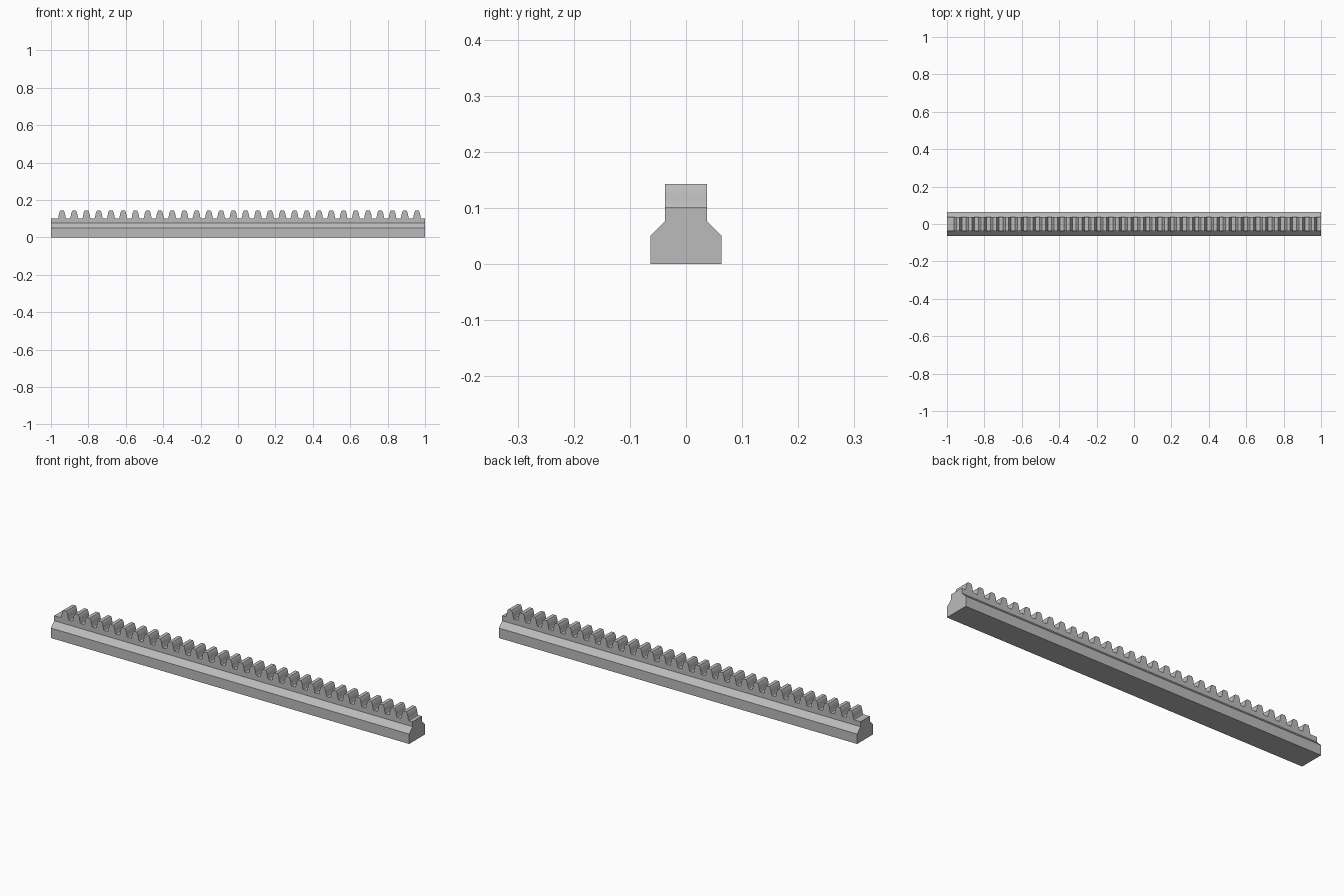
import bpy
import bmesh
import math

cube = bpy.data.objects.get("Cube")
if cube:
    bpy.data.objects.remove(cube, do_unlink=True)

# Plain grey metal
steel = bpy.data.materials.new("grey_steel")
steel.use_nodes = True
GREY = (0.5, 0.5, 0.5, 1.0)
steel.diffuse_color = GREY
steel.node_tree.nodes["Principled BSDF"].inputs["Base Color"].default_value = GREY

# Main dimensions
HALF_LENGTH = 1.0
FOOT_Y, NECK_Y = 0.0635, 0.037
FOOT_Z, NECK_Z, ROOT_Z = 0.05, 0.077, 0.102
TEETH, FIRST_X, PITCH = 30, -0.941, 0.06545

# Half tooth: distance from the tooth centre and height, root to tip
HALF_TOOTH = [(0.0225, ROOT_Z), (0.0198, 0.107), (0.0178, 0.118),
              (0.0155, 0.129), (0.0125, 0.138), (0.009, 0.1432)]


def rack_outline():
    """Toothed top line from the right end to the left end."""
    pts = [(-HALF_LENGTH, ROOT_Z)]
    for i in range(TEETH):
        cx = FIRST_X + i * PITCH
        pts += [(cx - w, z) for w, z in HALF_TOOTH]
        pts += [(cx + w, z) for w, z in reversed(HALF_TOOTH)]
    return pts + [(HALF_LENGTH, ROOT_Z)]


bm = bmesh.new()
outline = rack_outline()
rows = {s: [bm.verts.new((x, s * NECK_Y, z)) for x, z in outline] for s in (-1, 1)}

# Toothed top surface
for i in range(len(outline) - 1):
    bm.faces.new((rows[-1][i], rows[-1][i + 1], rows[1][i + 1], rows[1][i]))

# Body sides: toothed neck wall, sloping shoulder, upright foot
ends = {}
for s in (-1, 1):
    levels = [(rows[s][0], rows[s][-1])]
    for y, z in ((NECK_Y, NECK_Z), (FOOT_Y, FOOT_Z), (FOOT_Y, 0.0)):
        levels.append(tuple(bm.verts.new((e * HALF_LENGTH, s * y, z)) for e in (-1, 1)))
    bm.faces.new(rows[s] + [levels[1][1], levels[1][0]])
    for (a, b), (c, d) in zip(levels[1:], levels[2:]):
        bm.faces.new((a, b, d, c))
    ends[s] = levels

# Underside and the two end caps
bm.faces.new((*ends[-1][-1], *reversed(ends[1][-1])))
for e in (0, 1):
    bm.faces.new([lv[e] for lv in ends[-1]] + [lv[e] for lv in reversed(ends[1])])
bmesh.ops.recalc_face_normals(bm, faces=bm.faces)

mesh = bpy.data.meshes.new("toothed_rack")
bm.to_mesh(mesh)
bm.free()
mesh.materials.append(steel)
rack = bpy.data.objects.new("toothed_rack", mesh)
bpy.context.collection.objects.link(rack)

# Smooth tooth flanks, sharp body edges
bpy.context.view_layer.objects.active = rack
rack.select_set(True)
bpy.ops.object.shade_smooth_by_angle(angle=math.radians(30))
